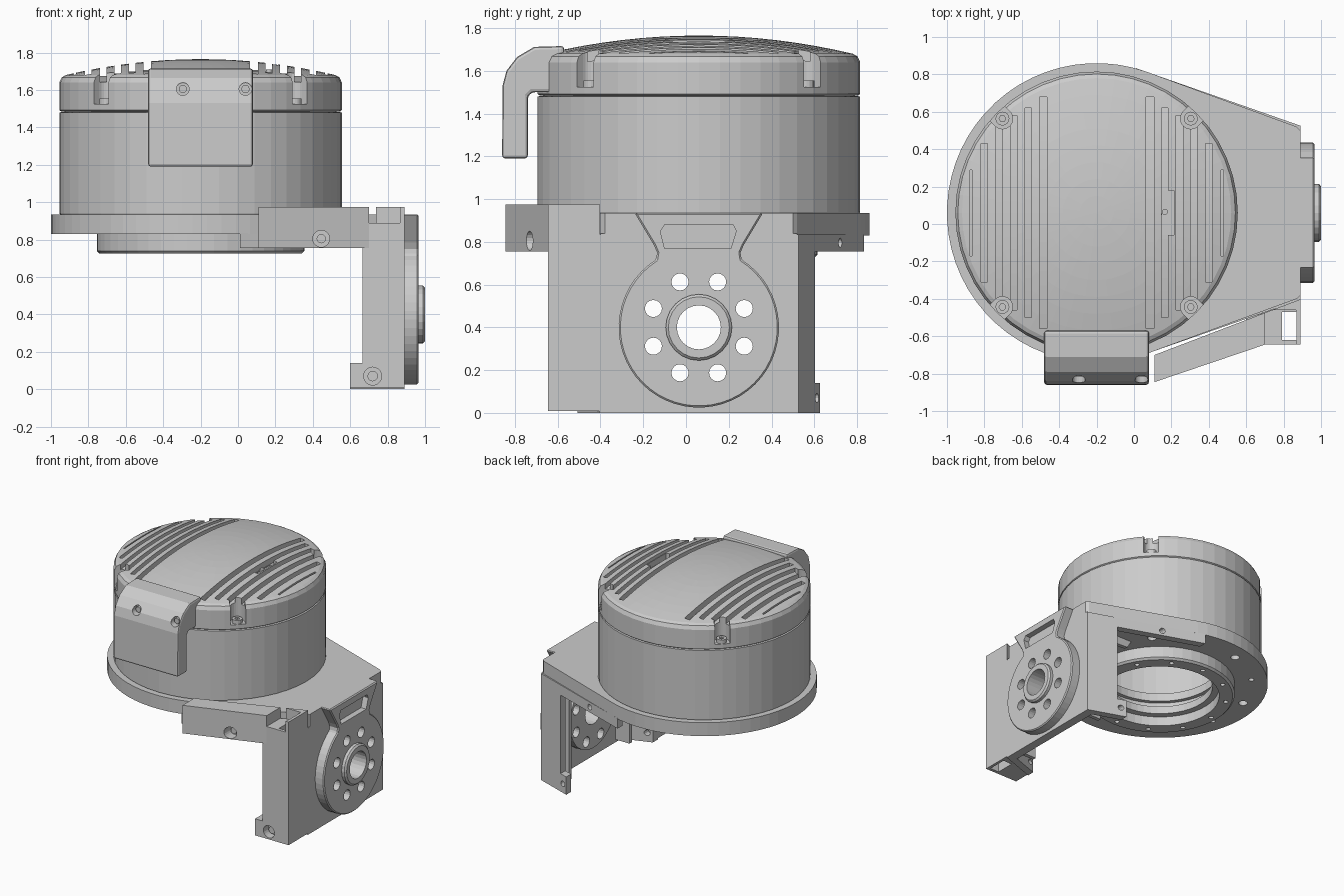
import bpy, bmesh
from math import sin, cos, pi, radians

if "Cube" in bpy.data.objects:
    bpy.data.objects.remove(bpy.data.objects["Cube"])

CX, CY = -0.2, 0.06          # drum axis
HY, HZ = 0.06, 0.40          # hub axis
SEG = 48


def finish(name, bm):
    bmesh.ops.remove_doubles(bm, verts=bm.verts, dist=1e-5)
    bmesh.ops.recalc_face_normals(bm, faces=bm.faces)
    me = bpy.data.meshes.new(name)
    bm.to_mesh(me)
    bm.free()
    ob = bpy.data.objects.new(name, me)
    bpy.context.collection.objects.link(ob)
    return ob


def prism(name, pts, axis, a, b):
    """Extrude a 2D outline along an axis from a to b."""
    place = {'x': lambda u, v, w: (w, u, v),
             'y': lambda u, v, w: (u, w, v),
             'z': lambda u, v, w: (u, v, w)}[axis]
    bm = bmesh.new()
    lo = [bm.verts.new(place(u, v, a)) for u, v in pts]
    hi = [bm.verts.new(place(u, v, b)) for u, v in pts]
    bm.faces.new(lo)
    bm.faces.new(hi)
    n = len(pts)
    for i in range(n):
        j = (i + 1) % n
        bm.faces.new((lo[i], lo[j], hi[j], hi[i]))
    return finish(name, bm)


def arc(u, v, r, a0=0, a1=360, n=24):
    m = n if a1 - a0 == 360 else n - 1
    return [(u + r * cos(radians(a0 + (a1 - a0) * i / m)),
             v + r * sin(radians(a0 + (a1 - a0) * i / m))) for i in range(n)]


def cyl(name, u, v, r, axis, a, b, n=24):
    return prism(name, arc(u, v, r, n=n), axis, a, b)


def box(name, x0, x1, y0, y1, z0, z1):
    return prism(name, [(x0, y0), (x1, y0), (x1, y1), (x0, y1)], 'z', z0, z1)


def revolve(name, prof):
    """Spin a (radius, z) profile around the drum axis."""
    bm = bmesh.new()
    rings = [[bm.verts.new((CX + r * cos(2 * pi * k / SEG), CY + r * sin(2 * pi * k / SEG), z))
              for k in range(SEG)] for r, z in prof]
    n = len(prof)
    for i in range(n if prof[0][0] > 0 else n - 1):
        A, B = rings[i], rings[(i + 1) % n]
        for k in range(SEG):
            q = (k + 1) % SEG
            bm.faces.new((A[k], A[q], B[q], B[k]))
    return finish(name, bm)


def bake(ob):
    bpy.context.view_layer.update()
    dg = bpy.context.evaluated_depsgraph_get()
    me = bpy.data.meshes.new_from_object(ob.evaluated_get(dg))
    ob.modifiers.clear()
    ob.data = me


def cut(targets, cutters):
    for t in targets:
        for c in cutters:
            m = t.modifiers.new("cut", 'BOOLEAN')
            m.operation, m.solver, m.object = 'DIFFERENCE', 'EXACT', c
        bake(t)
    for c in cutters:
        bpy.data.objects.remove(c)


def bevel(ob, w, seg=2):
    m = ob.modifiers.new("bevel", 'BEVEL')
    m.width, m.segments, m.limit_method, m.angle_limit = w, seg, 'ANGLE', radians(40)
    bake(ob)


# Drum shell and domed lid
def dome(r):
    return 1.765 - 0.085 * (r / 0.72) ** 2


revolve("drum_shell", [(0.75, 0.93), (0.755, 0.94), (0.755, 1.48), (0.68, 1.49), (0.68, 0.93)])
lid = revolve("lid", [(0.72 * i / 8, dome(0.72 * i / 8)) for i in range(9)] +
              [(0.742, 1.668), (0.755, 1.64), (0.755, 1.492), (0.745, 1.485), (0, 1.485)])


def groove(x, w, half):
    """Cutter whose floor follows the dome."""
    ys = [half * (i / 8 - 1) for i in range(17)]
    floor = [(CY + y, dome((x * x + y * y) ** .5) - 0.045) for y in ys]
    return prism("cutter", floor + [(CY + half, 1.9), (CY - half, 1.9)], 'x', CX + x - w / 2, CX + x + w / 2)


cutters = []
for off, w, half in [(0.285, .042, .62), (0.365, .036, .56), (0.443, .036, .52),
                     (0.52, .036, .47), (0.6, .034, .37), (0.672, .012, .23)]:
    cutters += [groove(s * off, w, half) for s in (-1, 1)]
cutters.append(box("cutter", 0.15, 0.215, -0.06, 0.18, 1.69, 1.9))
for k in range(4):
    a = radians(45 + 90 * k)
    ux, uy = cos(a), sin(a)
    px, py = CX + 0.712 * ux, CY + 0.712 * uy
    notch = arc(px, py, 0.055, 45 + 90 * k + 90, 45 + 90 * k + 270, 13)
    notch += [(px + .12 * ux + .055 * uy, py + .12 * uy - .055 * ux),
              (px + .12 * ux - .055 * uy, py + .12 * uy + .055 * ux)]
    cutters.append(prism("cutter", notch, 'z', 1.525, 1.9))
    screw = cyl("lid_screw", px, py, 0.037, 'z', 1.51, 1.555, 16)
    cut([screw], [cyl("cutter", px, py, 0.018, 'z', 1.53, 1.6, 6)])
cut([lid], cutters)
cyl("connector_pin", 0.165, 0.065, 0.016, 'z', 1.68, 1.71, 12)

# Cable cover hanging over the front of the lid
cover = prism("cable_cover", [(-.86, 1.19), (-.858, 1.53), (-.84, 1.6), (-.79, 1.665), (-.71, 1.712), (-.57, 1.716),
                              (-.57, 1.5), (-.72, 1.5), (-.74, 1.48), (-.74, 1.19)], 'x', -0.48, 0.08)
bevel(cover, 0.018)
cut([cover], [cyl("cutter", x, 1.605, 0.034, 'y', -0.9, -0.79) for x in (-0.295, 0.04)])
for x in (-0.295, 0.04):
    cyl("cover_screw", x, 1.605, 0.022, 'y', -0.815, -0.78, 12)

# Flange plate: disc with tangents running to the end plate
outline = arc(CX, CY, 0.80, 70.7, 289.3, 40) + [(0.87, -0.40), (0.89, -0.38), (0.89, 0.50), (0.87, 0.52)]
plate = prism("flange_plate", outline, 'z', 0.83, 0.935)
cutters = [cyl("cutter", CX, CY, 0.47, 'z', 0.7, 1.1, SEG)]
for k in range(12):
    a = 2 * pi * (k + .5) / 12
    cutters.append(cyl("cutter", CX + .68 * cos(a), CY + .68 * sin(a), 0.033 if k % 2 else 0.02, 'z', 0.8, 0.9, 16))
cut([plate], cutters)

# Lower output ring with inner ledge
ring = revolve("output_ring", [(0.54, 0.725), (0.555, 0.74), (0.555, 0.84), (0.44, 0.84), (0.44, 0.725)])
cut([ring], [cyl("cutter", CX + .495 * cos(k * pi / 6), CY + .495 * sin(k * pi / 6), 0.018, 'z', 0.7, 0.77, 12)
             for k in range(12)])
revolve("inner_ledge", [(0.45, 0.80), (0.45, 0.86), (0.39, 0.86), (0.39, 0.80)])
revolve("stator_ring", [(0.69, 0.935), (0.69, 1.0), (0.44, 1.0), (0.44, 0.935)])

# L-shaped side walls that follow the taper, one per side
L = [(0.01, 0.755), (0.665, 0.755), (0.665, 0.14), (0.6, 0.14), (0.6, 0.0), (0.89, 0.0), (0.89, 0.835), (0.01, 0.835)]
for s, label in ((1, "back"), (-1, "front")):
    wall = prism("side_wall_" + label, L, 'y', 0, 0.06)
    cut([wall], [cyl("cutter", x, z, 0.022, 'y', -0.1, 0.2, 12) for x, z in ((0.64, 0.07), (0.33, 0.795))])
    for v in wall.data.vertices:
        v.co.y = CY + s * (0.777 - 0.35 * v.co.x - v.co.y)
    if s < 0:
        wall.data.flip_normals()

# End plate, round hub with flared neck, raised bearing collar
end = box("end_plate", 0.82, 0.89, -0.40, 0.52, 0.0, 0.84)
boss = cyl("inner_boss", HY, HZ, 0.29, 'x', 0.76, 0.83, 36)
hub_pts = arc(HY, HZ, 0.375, 122.3, 417.7, 44)
hub_pts += [(HY + .195, HZ + .35), (HY + .21, HZ + .385), (HY + .30, HZ + .535),
            (HY - .30, HZ + .535), (HY - .21, HZ + .385), (HY - .195, HZ + .35)]
hub = prism("hub_disc", hub_pts, 'x', 0.88, 0.965)
bevel(hub, 0.008, 1)
collar = cyl("bearing_collar", HY, HZ, 0.155, 'x', 0.95, 1.0)
bevel(collar, 0.012, 1)
cut([hub], [prism("cutter", [(-.10, .77), (.21, .77), (.235, .85), (.22, .88), (-.10, .88), (-.12, .85)],
                  'x', 0.92, 1.1)])
holes = [cyl("cutter", HY, HZ, 0.103, 'x', 0.6, 1.1)]
for k in range(8):
    a = radians(22.5 + 45 * k)
    holes.append(cyl("cutter", HY + .23 * cos(a), HZ + .23 * sin(a), 0.04, 'x', 0.6, 1.1, 16))
cut([end, boss, hub, collar], holes)

# Stiffening ribs inside the corner of the bracket
for y in (-0.27, -0.10, 0.20, 0.37):
    prism("corner_rib", [(0.36, 0.835), (0.40, 0.77), (0.67, 0.76), (0.83, 0.66), (0.83, 0.835)], 'y', y, y + 0.03)
for y in (-0.33, 0.42):
    prism("lower_rib", [(0.7, 0.02), (0.83, 0.02), (0.83, 0.8), (0.7, 0.8)], 'y', y, y + 0.03)
box("cross_rib", 0.64, 0.67, -0.40, 0.52, 0.76, 0.835)

# Front cable guard: angled arm, upright leg and foot
arm = prism("guard_arm", [(.11, -.845), (.70, -.645), (.89, -.645), (.89, -.402), (.11, -.70)], 'z', 0.755, 0.975)
leg = prism("guard_leg", [(.665, -.645), (.89, -.645), (.89, -.402), (.665, -.485)], 'z', 0.01, 0.76)
foot = box("guard_foot", 0.60, 0.67, -0.645, -0.48, 0.01, 0.14)
cut([arm, leg, foot], [box("cutter", 0.70, 0.865, -0.7, -0.46, 0.89, 1.1),
                       box("cutter", 0.79, 0.868, -0.62, -0.47, -0.1, 1.1),
                       cyl("cutter", 0.445, 0.805, 0.045, 'y', -0.9, -0.66, 20),
                       cyl("cutter", 0.72, 0.07, 0.048, 'y', -0.9, -0.58, 20)])
cyl("arm_screw", 0.445, 0.805, 0.025, 'y', -0.69, -0.65, 12)
cyl("foot_screw", 0.72, 0.07, 0.028, 'y', -0.61, -0.57, 12)
